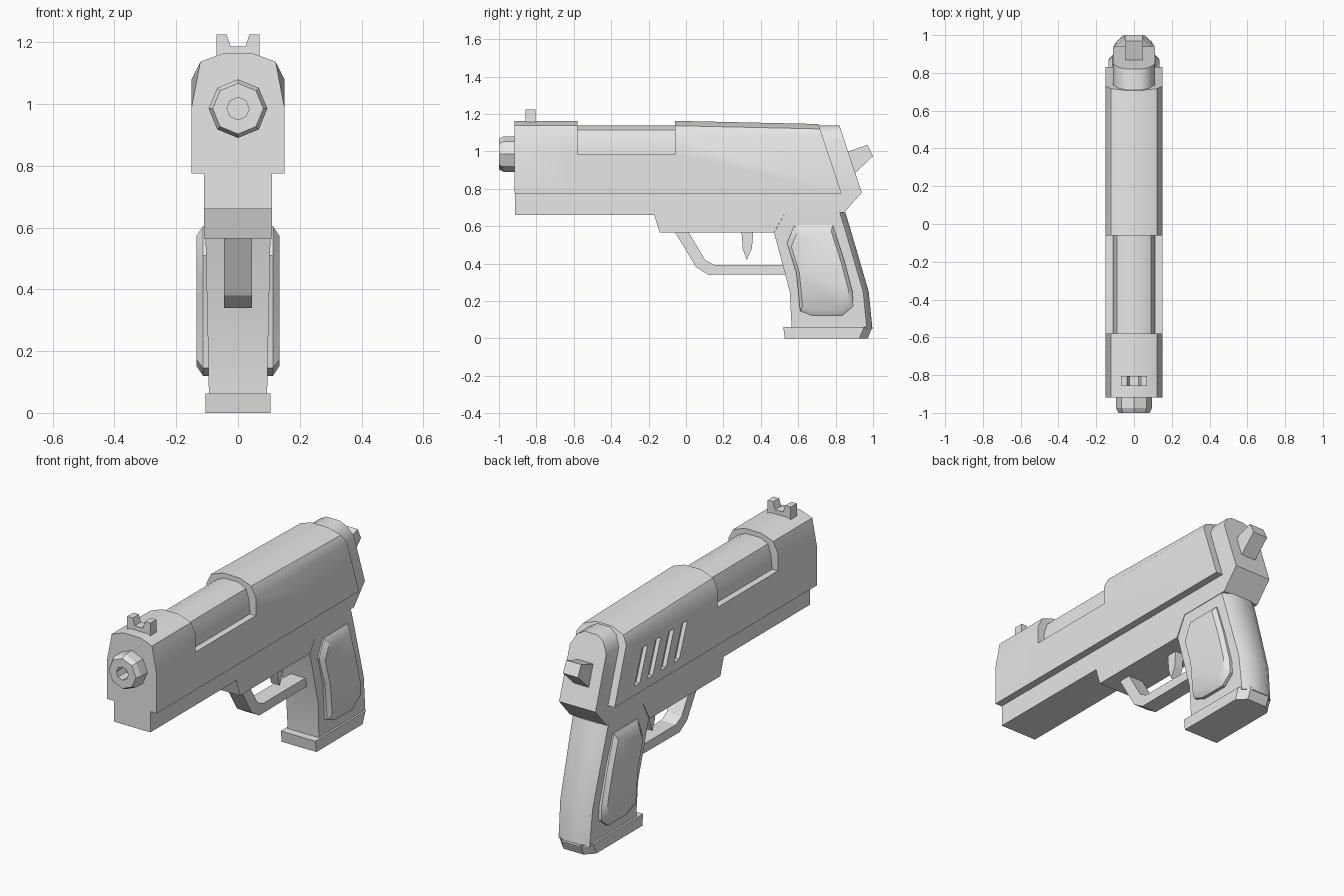
import bpy, bmesh, math

if "Cube" in bpy.data.objects:
    bpy.data.objects.remove(bpy.data.objects["Cube"])

grey = bpy.data.materials.new("gunmetal_grey")
grey.diffuse_color = (0.8, 0.8, 0.8, 1)
grey.use_nodes = True
grey.node_tree.nodes["Principled BSDF"].inputs["Base Color"].default_value = grey.diffuse_color


def loft(name, rings, smooth=False):
    """Join equal-length point rings into one closed solid."""
    bm = bmesh.new()
    rows = [[bm.verts.new(p) for p in r] for r in rings]
    n = len(rows[0])
    for a, b in zip(rows, rows[1:]):
        for i in range(n):
            j = (i + 1) % n
            bm.faces.new((a[i], a[j], b[j], b[i]))
    bm.faces.new(rows[0][::-1])
    bm.faces.new(rows[-1])
    bmesh.ops.recalc_face_normals(bm, faces=bm.faces)
    me = bpy.data.meshes.new(name)
    bm.to_mesh(me)
    bm.free()
    me.materials.append(grey)
    ob = bpy.data.objects.new(name, me)
    bpy.context.collection.objects.link(ob)
    if smooth:
        shade(ob)
    return ob


def activate(ob):
    bpy.ops.object.select_all(action='DESELECT')
    ob.select_set(True)
    bpy.context.view_layer.objects.active = ob


def shade(ob):
    activate(ob)
    bpy.ops.object.shade_smooth_by_angle(angle=math.radians(35))


def side_prism(name, yz, x0, x1):
    return loft(name, [[(x, y, z) for y, z in yz] for x in (x0, x1)])


def arch(half):
    """Mirror a half section of (x, z) points."""
    return half + [(-x, z) for x, z in reversed(half)]


def cut(ob, cutter):
    m = ob.modifiers.new("cut", 'BOOLEAN')
    m.operation, m.solver, m.object = 'DIFFERENCE', 'EXACT', cutter
    activate(ob)
    bpy.ops.object.modifier_apply(modifier=m.name)
    bpy.data.objects.remove(cutter)


# slide: arched section with a slanted rear end
def slide_half(shoulder, drop=0.0):
    return arch([(.15, .775), (.15, shoulder), (.122, 1.137 - drop), (.05, 1.163 - drop)])


def lean(z):
    return -.12 * (z - .78) / .36


slide = loft("slide", [
    [(x, -.918, z) for x, z in slide_half(.99)],
    [(x, -.58, z) for x, z in slide_half(1.08)],
    [(x, -.06, z) for x, z in slide_half(1.08)],
    [(x, .83 + lean(z), z) for x, z in slide_half(1.08, .017)]])

# window in the slide that shows the barrel
cut(slide, side_prism("window_cutter", [(-.58, .983), (-.06, .983), (-.06, 1.4), (-.58, 1.4)], -.3, .3))

# four slanted grip slots, left side only
for i in range(4):
    y = .66 - .114 * i
    cut(slide, side_prism("slot_cutter", [(y, .825), (y - .045, .825), (y - .115, 1.01), (y - .07, 1.01)], -.3, -.128))
shade(slide)

# barrel seen through the window
barrel_half = arch([(.115, .95), (.115, .99), (.108, 1.06), (.09, 1.115), (.045, 1.137)])
loft("barrel", [[(x, y, z) for x, z in barrel_half] for y in (-.62, -.02)], True)

# muzzle with bore
loft("muzzle", [[(r * math.sin(k * math.pi / 4), y, .985 + r * math.cos(k * math.pi / 4)) for k in range(8)]
                for y, r in [(-.85, .095), (-.975, .095), (-1, .082), (-1, .036), (-.93, .036)]])

# frame under the slide
side_prism("frame", [(-.915, .66), (-.17, .66), (-.14, .565), (.47, .565), (.53, .672), (.845, .672),
                     (.94, .78), (-.915, .78)], -.11, .11)

# rear of the frame, an arched block behind the slide
rear_half = arch([(.11, .78), (.11, 1.06), (.08, 1.115), (.04, 1.138)])
loft("frame_rear", [[(x, y + lean(z), z) for x, z in rear_half] for y in (.7, .94)], True)

# hammer
side_prism("hammer", [(.80, .975), (.87, 1.0), (.97, 1.035), (1.0, .975), (.905, .885), (.82, .9)], -.045, .045)

# notched sight
sight = [(-.07, 1.14), (.07, 1.14), (.07, 1.225), (.037, 1.225), (.024, 1.186),
         (-.024, 1.186), (-.037, 1.225), (-.07, 1.225)]
loft("sight", [[(x, y, z) for x, z in sight] for y in (-.858, -.805)])

# trigger guard and trigger
side_prism("trigger_guard", [(-.06, .57), (.055, .38), (.12, .34), (.56, .343), (.56, .393), (.15, .393),
                             (.102, .42), (.012, .57)], -.045, .045)
side_prism("trigger", [(.297, .57), (.303, .48), (.325, .42), (.352, .48), (.36, .57)], -.025, .025)

# grip with a chamfered back
grip_rows = [(.05, .565, .997, .094), (.25, .555, .977, .098), (.565, .471, .885, .105), (.673, .531, .852, .107)]
loft("grip", [[(w, f, z), (w, b - .03, z), (w - .045, b, z), (-w + .045, b, z), (-w, b - .03, z), (-w, f, z)]
              for z, f, b, w in grip_rows], True)

# base plate of the grip
loft("grip_base", [[(.105, f, z), (.105, b - .045, z), (.06, b, z), (-.06, b, z), (-.105, b - .045, z), (-.105, f, z)]
                   for z, f, b in [(0, .528, .972), (.062, .52, .997)]])

# raised side panels
panel = [(.58, .605), (.785, .605), (.845, .42), (.89, .25), (.895, .17), (.835, .12), (.675, .12),
         (.61, .145), (.59, .35), (.54, .51)]
for side, s in (("right", 1), ("left", -1)):
    loft("grip_panel_" + side, [[(s * x, .715 + (y - .715) * k, .36 + (z - .36) * k) for y, z in panel]
                                for x, k in [(.085, 1), (.113, 1), (.134, .87)]], True)
